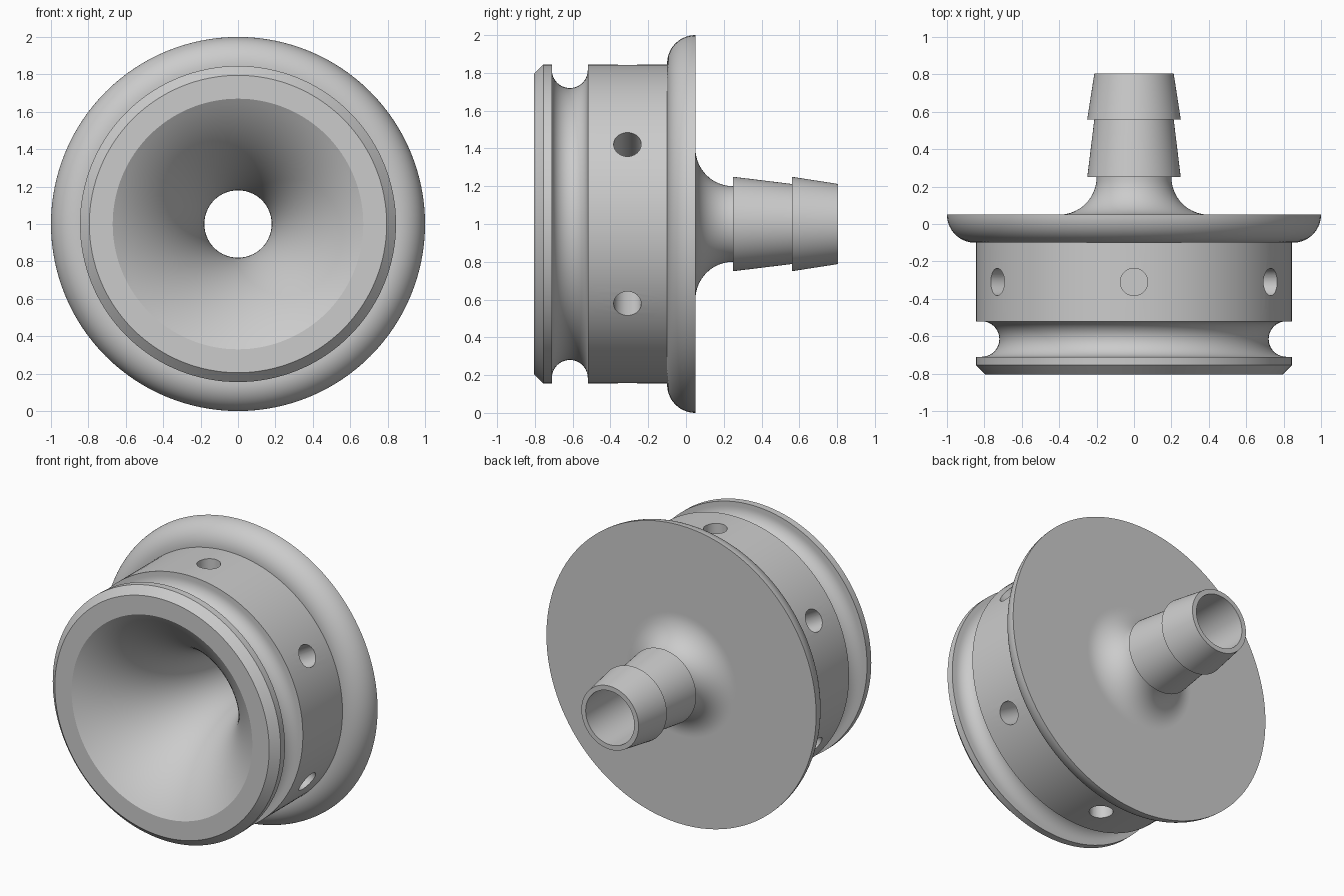
import bpy
import bmesh
from math import radians, sin, cos, tau
from mathutils import Vector, Matrix

cube = bpy.data.objects.get("Cube")
if cube:
    bpy.data.objects.remove(cube)

CENTRE = Vector((0, 0, 1))

grey = bpy.data.materials.new("plain_grey")
grey.use_nodes = True
colour = (0.6, 0.6, 0.6, 1)
grey.diffuse_color = colour
grey.node_tree.nodes["Principled BSDF"].inputs["Base Color"].default_value = colour


def arc(y, r, radius, start, end, steps):
    """Profile points on an arc, angles in degrees from +y towards +r."""
    angles = [radians(start + (end - start) * i / steps) for i in range(steps + 1)]
    return [(y + radius * cos(a), r + radius * sin(a)) for a in angles]


def make_object(name, bm):
    mesh = bpy.data.meshes.new(name)
    bmesh.ops.recalc_face_normals(bm, faces=bm.faces[:])
    bm.to_mesh(mesh)
    bm.free()
    mesh.materials.append(grey)
    obj = bpy.data.objects.new(name, mesh)
    bpy.context.collection.objects.link(obj)
    return obj


def lathe(name, profile, segments=128):
    """Turn a closed (y, radius) profile about the y axis."""
    bm = bmesh.new()
    verts = [bm.verts.new((r, y, CENTRE.z)) for y, r in profile]
    edges = [bm.edges.new((verts[i - 1], verts[i])) for i in range(len(verts))]
    bmesh.ops.spin(bm, geom=verts + edges, cent=CENTRE, axis=(0, 1, 0),
                   angle=tau, steps=segments, use_duplicate=False)
    bmesh.ops.remove_doubles(bm, verts=bm.verts[:], dist=0.0001)
    return make_object(name, bm)


# Flared funnel curve from the front rim into the bore
bore = 0.18
flare = radians(58)
flare_radius = (0.67 - bore) / (1 - cos(flare))
flare_end = -0.805 + flare_radius * sin(flare)
funnel = arc(flare_end, bore + flare_radius, flare_radius, 270, 270 - 58, 32)

profile = (
    funnel
    + [(-0.805, 0.795), (-0.755, 0.845), (-0.71, 0.845)]     # chamfered lip
    + arc(-0.615, 0.815, 0.095, 180, 360, 20)                # ring groove
    + [(-0.52, 0.845), (-0.1, 0.845)]                        # drum wall
    + arc(0.05, 0.85, 0.15, 180, 90, 14)                     # rounded flange
    + [(0.05, 0.41)]
    + arc(0.25, 0.4, 0.2, 180, 270, 16)                      # neck fillet
    + [(0.25, 0.25), (0.56, 0.212), (0.56, 0.25), (0.805, 0.212)]  # hose barbs
    + [(0.805, bore)]
)
body = lathe("funnel_body", profile)

# Six blind holes around the drum
bm = bmesh.new()
for i in range(6):
    angle = radians(30 + 60 * i)
    out = Vector((cos(angle), 0, sin(angle)))
    turn = out.to_track_quat('Z', 'Y').to_matrix().to_4x4()
    place = Matrix.Translation(CENTRE + out * 0.75 + Vector((0, -0.31, 0)))
    bmesh.ops.create_cone(bm, cap_ends=True, segments=40, radius1=0.073,
                          radius2=0.073, depth=0.4, matrix=place @ turn)
cutter = make_object("hole_cutter", bm)
cutter.hide_render = True

cut = body.modifiers.new("holes", 'BOOLEAN')
cut.operation = 'DIFFERENCE'
cut.solver = 'EXACT'
cut.object = cutter

bpy.ops.object.select_all(action='DESELECT')
body.select_set(True)
bpy.context.view_layer.objects.active = body
bpy.ops.object.modifier_apply(modifier=cut.name)
bpy.data.objects.remove(cutter)
bpy.ops.object.shade_smooth_by_angle(angle=radians(25))
